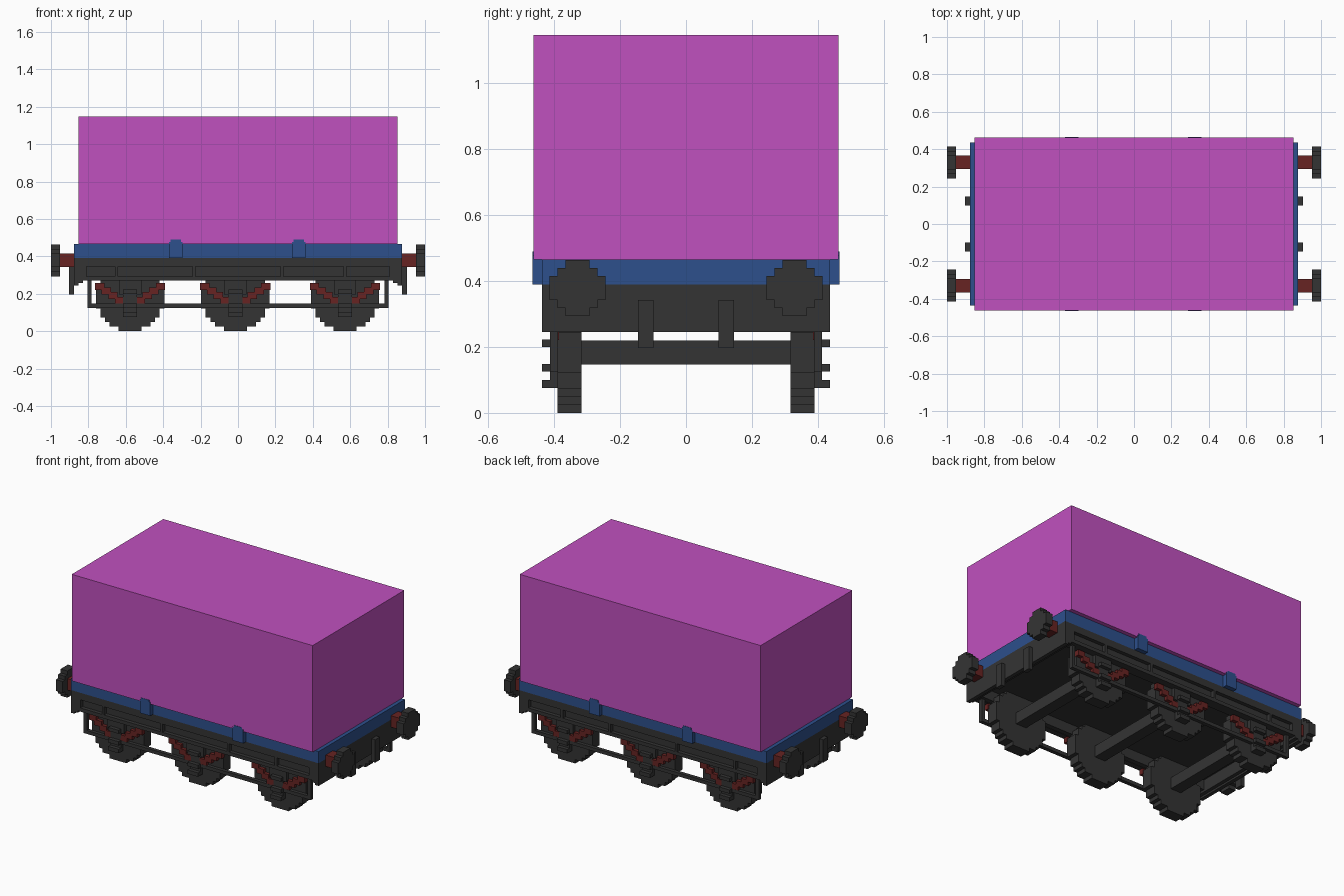
import bpy, bmesh
from mathutils import Vector

cube = bpy.data.objects.get("Cube")
if cube:
    bpy.data.objects.remove(cube, do_unlink=True)

V = 0.0244  # block unit that all stepped parts share


def material(name, rgb):
    m = bpy.data.materials.new(name)
    m.use_nodes = True
    m.diffuse_color = (*rgb, 1)
    m.node_tree.nodes["Principled BSDF"].inputs["Base Color"].default_value = (*rgb, 1)
    return m


PURPLE = material("purple", (0.53, 0.082, 0.52))
BLUE = material("blue", (0.026, 0.08, 0.262))
DARK = material("dark grey", (0.034, 0.034, 0.034))
RED = material("dark red", (0.135, 0.017, 0.016))


def finish(name, bm, mat):
    bmesh.ops.recalc_face_normals(bm, faces=bm.faces[:])
    mesh = bpy.data.meshes.new(name)
    bm.to_mesh(mesh)
    bm.free()
    mesh.materials.append(mat)
    obj = bpy.data.objects.new(name, mesh)
    bpy.context.collection.objects.link(obj)
    return obj


def boxes(name, mat, *spans):
    """One object made of boxes, each given as x, y and z ranges."""
    bm = bmesh.new()
    for span in spans:
        lo = Vector([min(s) for s in span])
        hi = Vector([max(s) for s in span])
        verts = bmesh.ops.create_cube(bm, size=1)["verts"]
        for v in verts:
            v.co = (lo + hi) / 2 + Vector([a * b for a, b in zip(v.co, hi - lo)])
    return finish(name, bm, mat)


def stepped_disc(name, mat, cells, centre, thickness, axis):
    """Block-stepped disc whose flat sides face along the given axis."""
    r = cells / 2
    half = cells // 2
    right = []
    for row in range(-half, half + 1):
        reach = int((r * r - row * row) ** 0.5) + 0.5
        for edge in (row - 0.5, row + 0.5):
            right.append((reach * V, edge * V))
    # drop the repeated points where neighbouring rows are equally wide
    right = [p for i, p in enumerate(right) if i == 0 or p != right[i - 1]]
    outline = right + [(-a, b) for a, b in reversed(right)]
    bm = bmesh.new()
    verts = []
    for a, b in outline:
        offset = Vector((a, -thickness / 2, b)) if axis == "Y" else Vector((-thickness / 2, a, b))
        verts.append(bm.verts.new(Vector(centre) + offset))
    face = bm.faces.new(verts)
    ext = bmesh.ops.extrude_face_region(bm, geom=[face])["geom"]
    move = Vector((0, thickness, 0)) if axis == "Y" else Vector((thickness, 0, 0))
    bmesh.ops.translate(bm, vec=move, verts=[g for g in ext if isinstance(g, bmesh.types.BMVert)])
    return finish(name, bm, mat)


def side_range(side, a, b):
    return (side * a, side * b)


SIDES = ((1, "left"), (-1, "right"))

# Load and deck
boxes("cargo_box", PURPLE, ((-0.853, 0.853), (-0.463, 0.463), (0.465, 1.147)))
boxes("deck", BLUE, ((-0.877, 0.877), (-0.437, 0.437), (0.39, 0.465)))
boxes("floor_frame", DARK, ((-0.853, 0.853), (-0.413, 0.413), (0.335, 0.39)))

# Sole bars with flanges and ribs, and the clips above them
for s, word in (((-1), "front"), (1, "back")):
    outer = side_range(s, 0.40, 0.437)
    ribs = [((x - 0.008, x + 0.008), outer, (0.29, 0.35)) for x in (-0.65, -0.235, 0.235, 0.573)]
    ends = [(side_range(e, 0.81, 0.853), outer, (0.27, 0.39)) for e in (-1, 1)]
    boxes(word + "_sole_bar", DARK,
          ((-0.853, 0.853), side_range(s, 0.37, 0.413), (0.272, 0.388)),
          ((-0.853, 0.853), outer, (0.345, 0.39)),
          ((-0.853, 0.853), outer, (0.27, 0.293)), *ribs, *ends)
    for x, place in ((-0.333, "right"), (0.325, "left")):
        boxes(f"{word}_{place}_clip", BLUE,
              ((x - 0.037, x + 0.037), side_range(s, 0.42, 0.465), (0.39, 0.477)),
              ((x - 0.029, x + 0.029), side_range(s, 0.44, 0.465), (0.477, 0.489)))

# Ends: headstock, hooks and buffers
for e, word in SIDES:
    boxes(word + "_headstock", DARK,
          (side_range(e, 0.853, 0.877), (-0.437, 0.437), (0.245, 0.39)),
          (side_range(e, 0.83, 0.853), (-0.437, 0.437), (0.257, 0.39)))
    for s in (-1, 1):
        place = "front" if s < 0 else "back"
        boxes(f"{word}_{place}_hook", DARK,
              (side_range(e, 0.877, 0.903), side_range(s, 0.098, 0.146), (0.197, 0.343)))
        boxes(f"{word}_{place}_buffer_shank", RED,
              (side_range(e, 0.87, 0.955), side_range(s, 0.293, 0.366), (0.343, 0.416)))
        stepped_disc(f"{word}_{place}_buffer_head", DARK, 7,
                     (e * 0.976, s * 0.329, 0.379), 0.048, "X")

# Wheel sets, axle boxes and leaf springs
for x, spot in ((-0.577, "right"), (-0.014, "middle"), (0.572, "left")):
    boxes(spot + "_axle", DARK, ((x - 0.037, x + 0.037), (-0.32, 0.32), (0.147, 0.22)))
    for s in (-1, 1):
        word = f"{spot}_{'front' if s < 0 else 'back'}"
        stepped_disc(word + "_wheel", DARK, 15, (x, s * 0.354, 0.183), 0.073, "Y")
        inner = side_range(s, 0.385, 0.413)
        outer = side_range(s, 0.405, 0.437)
        boxes(word + "_axle_box", DARK,
              ((x - 0.037, x + 0.037), inner, (0.075, 0.272)),
              ((x - 0.06, x + 0.06), inner, (0.195, 0.272)),
              ((x - 0.037, x + 0.037), outer, (0.2, 0.222)),
              ((x - 0.037, x + 0.037), outer, (0.125, 0.149)),
              ((x - 0.037, x + 0.037), outer, (0.075, 0.1)))
        leaves = []
        for e in (-1, 1):
            for i in range(4):
                start = 0.03 + i * 0.036
                low = 0.148 + i * V
                leaves.append(((x + e * start, x + e * (start + 0.05)), inner, (low, low + 0.036)))
        boxes(word + "_leaf_spring", RED, *leaves)

# Safety rails below the sole bars
for s, word in ((-1, "front"), (1, "back")):
    rail = side_range(s, 0.388, 0.412)
    posts = [(side_range(e, 0.782, 0.804), rail, (0.125, 0.275)) for e in (-1, 1)]
    boxes(word + "_safety_rail", DARK, ((-0.804, 0.804), rail, (0.125, 0.147)), *posts)
